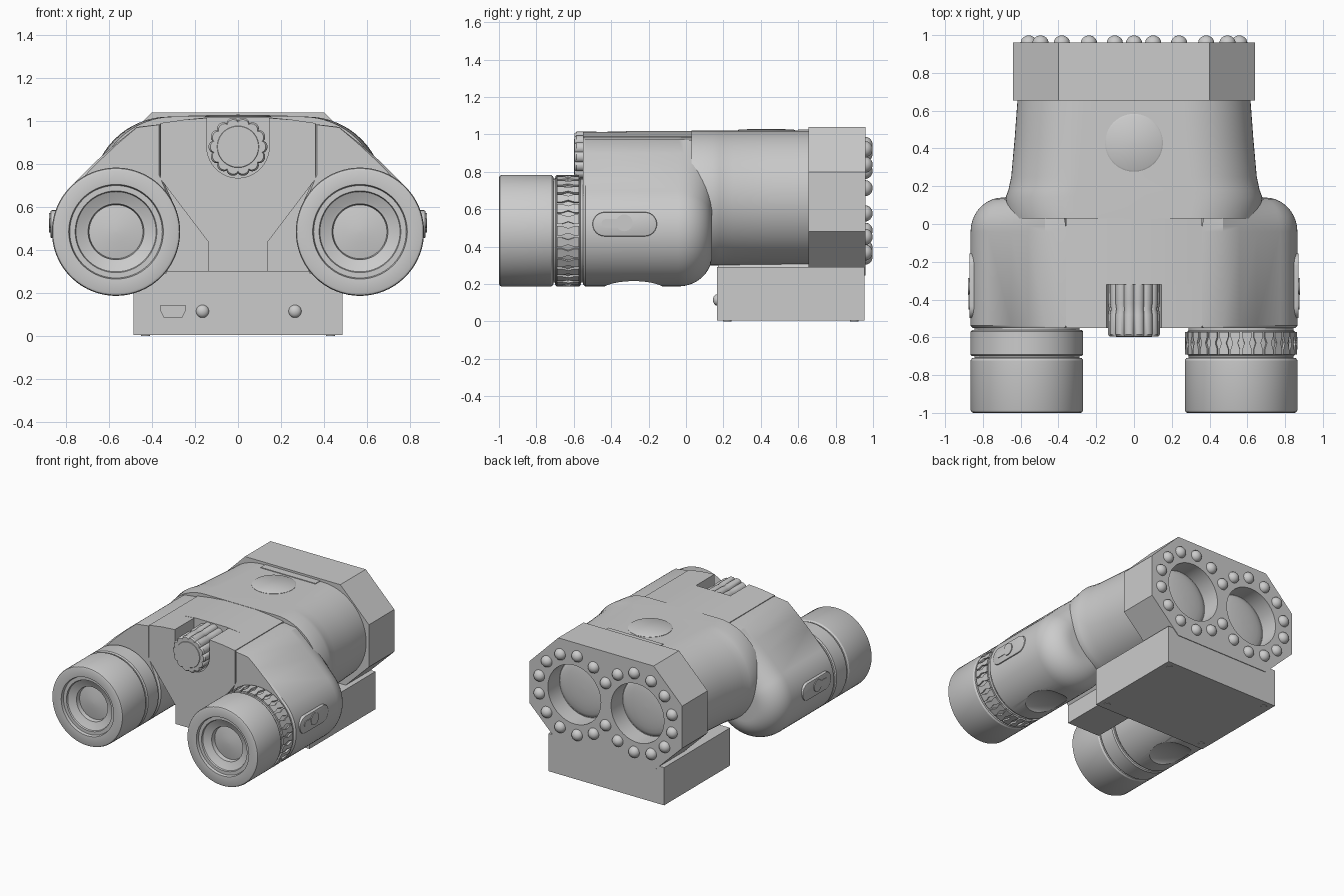
import bpy, bmesh
from math import sin, cos, pi, radians
from mathutils import Matrix, Vector

if "Cube" in bpy.data.objects:
    bpy.data.objects.remove(bpy.data.objects["Cube"])

ALONG_Y = Matrix.Rotation(-pi / 2, 4, 'X')


def add_loft(bm, rings):
    rows = [[bm.verts.new(p) for p in ring] for ring in rings]
    n = len(rows[0])
    for a, b in zip(rows, rows[1:]):
        for i in range(n):
            j = (i + 1) % n
            bm.faces.new((a[i], a[j], b[j], b[i]))
    bm.faces.new(rows[0][::-1])
    bm.faces.new(rows[-1])


def finish(name, bm, bevel=0.0, angle=32):
    bmesh.ops.remove_doubles(bm, verts=bm.verts, dist=1e-5)
    bmesh.ops.recalc_face_normals(bm, faces=bm.faces)
    me = bpy.data.meshes.new(name)
    bm.to_mesh(me)
    bm.free()
    ob = bpy.data.objects.new(name, me)
    bpy.context.collection.objects.link(ob)
    bpy.ops.object.select_all(action='DESELECT')
    bpy.context.view_layer.objects.active = ob
    ob.select_set(True)
    if bevel:
        m = ob.modifiers.new("bevel", 'BEVEL')
        m.width, m.segments, m.limit_method = bevel, 2, 'ANGLE'
        m.angle_limit = radians(40)
        bpy.ops.object.modifier_apply(modifier=m.name)
    bpy.ops.object.shade_smooth_by_angle(angle=radians(angle))
    return ob


def loft(name, rings, **kw):
    bm = bmesh.new()
    add_loft(bm, rings)
    return finish(name, bm, **kw)


def prism(name, pts, y0, y1, **kw):
    return loft(name, [[(x, y, z) for x, z in pts] for y in (y0, y1)], **kw)


def box(name, x0, x1, y0, y1, z0, z1, **kw):
    return prism(name, [(x0, z0), (x1, z0), (x1, z1), (x0, z1)], y0, y1, **kw)


def lathe(name, prof, loc, rot=ALONG_Y, seg=64):
    m = Matrix.Translation(loc) @ rot
    rings = [[m @ Vector((max(r, 1e-4) * cos(2 * pi * i / seg), max(r, 1e-4) * sin(2 * pi * i / seg), h))
              for i in range(seg)] for r, h in prof]
    return loft(name, rings)


def cut(ob, cutter):
    bpy.ops.object.select_all(action='DESELECT')
    bpy.context.view_layer.objects.active = ob
    ob.select_set(True)
    m = ob.modifiers.new("cut", 'BOOLEAN')
    m.operation, m.object, m.solver = 'DIFFERENCE', cutter, 'EXACT'
    bpy.ops.object.modifier_apply(modifier=m.name)
    bpy.data.objects.remove(cutter)
    bpy.ops.object.shade_smooth_by_angle(angle=radians(32))


def dome(r, h, n=6):
    return [(0, 0)] + [(r * cos(i * pi / 2 / n), h * sin(i * pi / 2 / n)) for i in range(n + 1)]


def arc(cx, cz, r, a0, a1, n):
    return [(cx + r * cos(radians(a0 + (a1 - a0) * i / n)),
             cz + r * sin(radians(a0 + (a1 - a0) * i / n))) for i in range(n + 1)]


EX, EZ, ER = 0.567, 0.485, 0.298


# Wing housings: barrel plus shoulder, rounded off at the rear
def wing_ring(s, y, d):
    pts = arc(EX, EZ, ER - d, 46, -200, 48)
    pts += [(0.36 + 0.6 * d, 0.75), (0.36 + 0.6 * d, 0.985 - 0.2 * d), (0.47, 0.972 - 0.2 * d),
            (0.56 - 0.2 * d, 0.9 - 0.4 * d), (0.65 - 0.5 * d, 0.822 - 0.6 * d)]
    return [(s * x, y, z) for x, z in pts]


for s, side in ((-1, "left"), (1, "right")):
    rings = [wing_ring(s, -0.55, 0.012), wing_ring(s, -0.538, 0)]
    rings += [wing_ring(s, -0.04 + 0.18 * sin(t * pi / 20), 0.17 * (1 - cos(t * pi / 20))) for t in range(11)]
    wing = loft(side + "_housing", rings)
    grip = lathe("thumb_cutter", [(0, -1)] + [(cos(a * pi / 16), sin(a * pi / 16)) for a in range(-7, 8)] + [(0, 1)],
                 (s * EX, -0.28, 0.175), Matrix.Diagonal((0.22, 0.16, 0.05, 1)))
    cut(wing, grip)

    # Eyepiece with recessed lens
    lathe(side + "_eyecup", [(0, -0.925), (0.05, -0.923), (0.125, -0.91), (0.13, -0.94), (0.145, -0.945),
                             (0.186, -0.965), (0.19, -0.975), (0.215, -0.975), (0.22, -0.995), (0.284, -1.0),
                             (0.294, -0.995), (ER, -0.985), (ER, -0.722), (0.29, -0.71), (0.278, -0.708),
                             (0.278, -0.5), (0, -0.5)], (s * EX, 0, EZ), seg=96)
    base = ER if s < 0 else 0.285
    lathe(side + "_adjustment_ring", [(0, -0.7), (base - 0.008, -0.7), (base, -0.692), (base, -0.57),
                                      (base - 0.008, -0.562), (0, -0.562)], (s * EX, 0, EZ), seg=96)

    # Side switch: raised pad, slot and button
    pad = [(y, z) for y, z in arc(-0.22, 0.52, 0.065, -90, 90, 12) + arc(-0.435, 0.52, 0.065, 90, 270, 12)]
    loft(side + "_switch_pad", [[(s * x, y, z) for y, z in pad] for x in (0.82, 0.872)], bevel=0.008)
    slot = arc(-0.34, 0.525, 0.022, -90, 90, 8) + arc(-0.43, 0.525, 0.022, 90, 270, 8)
    loft(side + "_switch_slot", [[(s * x, y, z) for y, z in slot] for x in (0.85, 0.876)])
    loft(side + "_switch_button", [[(s * x, y, z) for y, z in arc(-0.33, 0.527, 0.045, 0, 345, 23)]
                                   for x in (0.85, 0.878)])

# Hourglass ribs on the right adjustment ring
bm = bmesh.new()
for k in range(30):
    a = 2 * pi * k / 30
    shape = [(-0.085, -0.69), (0.085, -0.69), (0.085, -0.665), (0.045, -0.63), (0.085, -0.597), (0.085, -0.572),
             (-0.085, -0.572), (-0.085, -0.597), (-0.045, -0.63), (-0.085, -0.665)]
    add_loft(bm, [[(EX + r * cos(a + t), y, EZ + r * sin(a + t)) for t, y in shape] for r in (0.27, ER)])
finish("right_ring_ribs", bm)

# Centre bridge: front piece with a U notch for the knob, solid piece behind
outer = [(0.25, 1.006), (0.36, 0.99), (0.36, 0.73), (0.14, 0.44), (0.14, 0.30)]
lower = outer + [(-x, z) for x, z in outer[::-1]]
notch = [(-0.145, 1.014)] + arc(0, 0.88, 0.145, 180, 360, 20) + [(0.145, 1.014)]
prism("bridge_front", lower + notch, -0.55, -0.32)
prism("bridge_rear", lower + [(-0.13, 1.018), (0.13, 1.018)], -0.32, 0.1)

# Focus knob
knob = []
for i in range(112):
    a = 2 * pi * i / 112
    knob.append((a, 0.122 + 0.015 * abs(cos(7 * a)) ** 0.6))
loft("focus_knob", [[(k * r * cos(a), y, 0.88 + k * r * sin(a)) for a, r in knob]
                    for k, y in ((0.94, -0.595), (1, -0.585), (1, -0.48), (0.96, -0.45), (1, -0.42), (1, -0.315))])
lathe("focus_knob_cap", [(0, -0.598), (0.095, -0.598), (0.1, -0.59), (0, -0.59)], (0, 0, 0.88))


# Objective body: tapered double barrel
def double_barrel(y, hx, r):
    return [(x, y, z) for x, z in arc(hx, 0.66, r, -90, 90, 32) + arc(-hx, 0.66, r, 90, 270, 32)]


loft("objective_body", [double_barrel(y, hx, r) for y, hx, r in
                        ((0.03, 0.30, 0.36), (0.14, 0.32, 0.36), (0.18, 0.305, 0.36), (0.25, 0.29, 0.36),
                         (0.45, 0.272, 0.36), (0.68, 0.255, 0.36))])
lathe("top_disc", [(0, 1.0), (0.153, 1.0), (0.153, 1.022), (0.145, 1.027), (0, 1.029)],
      (0, 0.43, 0), Matrix.Identity(4))

# Octagonal lamp housing with two objective wells
octo = [(0.64, 0.48), (0.64, 0.80), (0.40, 1.04), (-0.40, 1.04), (-0.64, 0.80), (-0.64, 0.48),
        (-0.40, 0.245), (0.40, 0.245)]
housing = prism("lamp_housing", octo, 0.655, 0.96)
CX, CZ = 0.265, 0.645
for s in (-1, 1):
    cut(housing, lathe("well_cutter", [(0, 0.82), (0.222, 0.82), (0.222, 1.1), (0, 1.1)], (s * CX, 0, CZ)))
    lathe("objective_lens", dome(0.222, 0.035), (s * CX, 0.815, CZ))
prism("housing_lip", [(0.23, 1.0), (0.23, 1.025), (-0.23, 1.025), (-0.23, 1.0)], 0.6, 0.66)

# Ring of lamps around the wells
spots = [(0, CZ + 0.16), (0, CZ - 0.16)]
for s in (-1, 1):
    for ang in (13, 40, 67, 95, 123):
        for v in (-1, 1):
            spots.append((s * (CX + 0.3 * cos(radians(ang))), CZ + v * 0.3 * sin(radians(ang))))
for x, z in spots:
    lathe("lamp", dome(0.043, 0.04), (x, 0.958, z), seg=20)

# Battery box, mount and its front controls
box("battery_box", -0.485, 0.485, 0.165, 0.955, 0.004, 0.29)
prism("mount_plate", [(-0.34, 0.28), (0.34, 0.28), (0.31, 0.36), (-0.31, 0.36)], 0.17, 0.66)
for x in (-0.165, 0.265):
    lathe("control_button", [(r, -h) for r, h in dome(0.03, 0.022)], (x, 0.166, 0.115), seg=24)
port = prism("port", [(-0.36, 0.145), (-0.36, 0.115), (-0.345, 0.085), (-0.26, 0.085), (-0.245, 0.115),
                      (-0.245, 0.145)], 0.158, 0.17)
cut(port, box("port_cutter", -0.345, -0.26, 0.15, 0.164, 0.1, 0.137))
box("port_tongue", -0.33, -0.275, 0.159, 0.168, 0.116, 0.13)
for x in (-0.43, 0.43):
    for y in (0.22, 0.9):
        lathe("box_screw", [(0, 0), (0.022, 0), (0.022, 0.01), (0, 0.01)], (x, y, 0), Matrix.Identity(4), seg=20)
